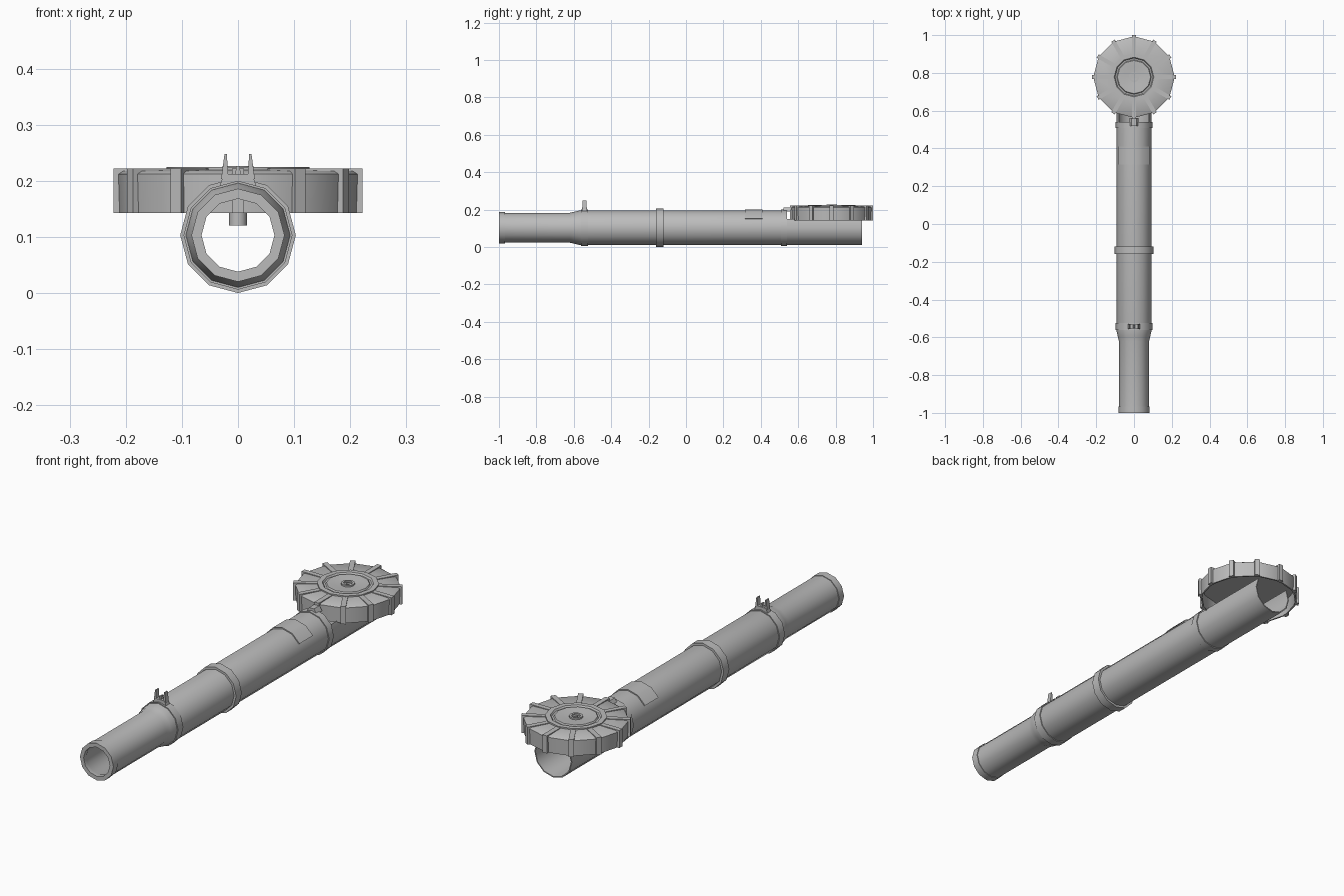
import bpy, bmesh, math
from mathutils import Matrix, Vector

if "Cube" in bpy.data.objects:
    bpy.data.objects.remove(bpy.data.objects["Cube"], do_unlink=True)

grey = bpy.data.materials.new("gunmetal grey")
grey.use_nodes = True
COLOUR = (0.5, 0.5, 0.5, 1)
grey.diffuse_color = COLOUR
grey.node_tree.nodes["Principled BSDF"].inputs["Base Color"].default_value = COLOUR

SIDES = 12
AXIS_Z = 0.103      # height of the barrel axis
PAN_Y = 0.778       # centre of the round magazine


def finish(name, bm, smooth=True):
    """Turn a bmesh into a named, shaded object."""
    bmesh.ops.recalc_face_normals(bm, faces=bm.faces)
    mesh = bpy.data.meshes.new(name)
    bm.to_mesh(mesh)
    bm.free()
    mesh.materials.append(grey)
    ob = bpy.data.objects.new(name, mesh)
    bpy.context.collection.objects.link(ob)
    if smooth:
        bpy.ops.object.select_all(action='DESELECT')
        ob.select_set(True)
        bpy.context.view_layer.objects.active = ob
        bpy.ops.object.shade_smooth_by_angle(angle=math.radians(32))
    return ob


def lathe(name, profile, upright=False, start=0, steps=SIDES):
    """Turn a closed (radius, position) loop about the barrel or the magazine axis."""
    bm = bmesh.new()
    full = steps == SIDES
    rings = []
    for i in range(steps if full else steps + 1):
        a = 2 * math.pi * (start + i) / SIDES
        ring = []
        for r, p in profile:
            u, v = r * math.cos(a), r * math.sin(a)
            co = (u, PAN_Y + v, p) if upright else (u, p, AXIS_Z + v)
            ring.append(bm.verts.new(co))
        rings.append(ring)
    n = len(profile)
    for i in range(steps):
        a, b = rings[i], rings[(i + 1) % len(rings)]
        for j in range(n):
            k = (j + 1) % n
            bm.faces.new((a[j], a[k], b[k], b[j]))
    if not full:
        bm.faces.new(rings[0])
        bm.faces.new(rings[-1])
    bmesh.ops.remove_doubles(bm, verts=bm.verts, dist=1e-5)
    return finish(name, bm)


def band(name, r, y0, y1, **arc):
    """Flat collar wrapped round the barrel."""
    return lathe(name, [(0.086, y0), (r, y0), (r, y1), (0.086, y1)], **arc)


def prism(name, outline, y0, y1):
    """Extrude an (x, z) outline along y."""
    bm = bmesh.new()
    face = bm.faces.new([bm.verts.new((x, y0, z)) for x, z in outline])
    out = bmesh.ops.extrude_face_region(bm, geom=[face])
    verts = [g for g in out["geom"] if isinstance(g, bmesh.types.BMVert)]
    bmesh.ops.translate(bm, verts=verts, vec=(0, y1 - y0, 0))
    return finish(name, bm, False)


# Barrel jacket with a narrow, flared muzzle section
lathe("barrel_jacket", [
    (0.065, -1.0), (0.073, -1.0), (0.08, -0.995), (0.08, -0.62), (0.086, -0.595),
    (0.093, -0.565), (0.093, 0.54), (0.083, 0.54), (0.083, -0.56), (0.071, -0.62),
    (0.071, -0.965), (0.065, -0.98)])
lathe("muzzle_ring", [(0.072, -1.0), (0.083, -1.0), (0.083, -0.967), (0.072, -0.967)])

# Collars
band("sight_collar", 0.097, -0.562, -0.525)
band("middle_collar", 0.103, -0.16, -0.12)
band("rear_collar", 0.097, 0.507, 0.54)
band("upper_clamp", 0.098, 0.315, 0.41, start=1, steps=4)

# Open trough under the magazine
lathe("rear_trough", [(0.093, 0.535), (0.093, 0.94), (0.088, 0.94), (0.088, 0.535)],
      start=5, steps=8)

# Front sight: base, guard ears and centre blade
prism("front_sight_base", [(-0.032, 0.192), (0.032, 0.192), (0.027, 0.207), (0.018, 0.212),
                           (-0.018, 0.212), (-0.027, 0.207)], -0.555, -0.53)
for side, label in ((1, "left"), (-1, "right")):
    prism("front_sight_ear_" + label,
          [(side * x, z) for x, z in ((0.017, 0.207), (0.030, 0.203), (0.024, 0.248),
                                      (0.020, 0.248))], -0.553, -0.532)
prism("front_sight_blade", [(-0.005, 0.21), (0.005, 0.21), (0.003, 0.226), (-0.003, 0.226)],
      -0.55, -0.535)

# Small notch block ahead of the magazine
prism("magazine_catch", [(-0.025, 0.19), (0.025, 0.19), (0.012, 0.21), (-0.012, 0.21)],
      0.52, 0.56)

# Round magazine: hollow below, stepped rings on top
lathe("magazine_pan", [
    (0.214, 0.143), (0.216, 0.212), (0.208, 0.217), (0.127, 0.219), (0.127, 0.225),
    (0.105, 0.225), (0.1, 0.218), (0.092, 0.218), (0.088, 0.224), (0.055, 0.222),
    (0.03, 0.219), (0.0, 0.219), (0.0, 0.207), (0.204, 0.207), (0.207, 0.143)], upright=True)

# Radial ribs wrapping over the magazine rim
bm = bmesh.new()
for i in range(SIDES):
    turn = Matrix.Translation((0, PAN_Y, 0)) @ Matrix.Rotation(i * math.tau / SIDES, 4, 'Z')
    for r0, r1, z0, z1 in ((0.122, 0.222, 0.21, 0.2215), (0.203, 0.222, 0.143, 0.2215)):
        size = Matrix.Diagonal((r1 - r0, 0.022, z1 - z0, 1))
        place = Matrix.Translation(((r0 + r1) / 2, 0, (z0 + z1) / 2))
        bmesh.ops.create_cube(bm, size=1, matrix=turn @ place @ size)
finish("magazine_ribs", bm, False)

# Hub on top, with a thumb bar, and the spindle below
lathe("magazine_hub", [(0.018, 0.215), (0.028, 0.215), (0.028, 0.226), (0.018, 0.226)],
      upright=True)
prism("hub_bar", [(-0.006, 0.215), (0.022, 0.215), (0.022, 0.224), (-0.006, 0.224)],
      PAN_Y - 0.006, PAN_Y + 0.006)
lathe("magazine_spindle", [(0.0, 0.12), (0.016, 0.12), (0.016, 0.212), (0.0, 0.212)],
      upright=True)
